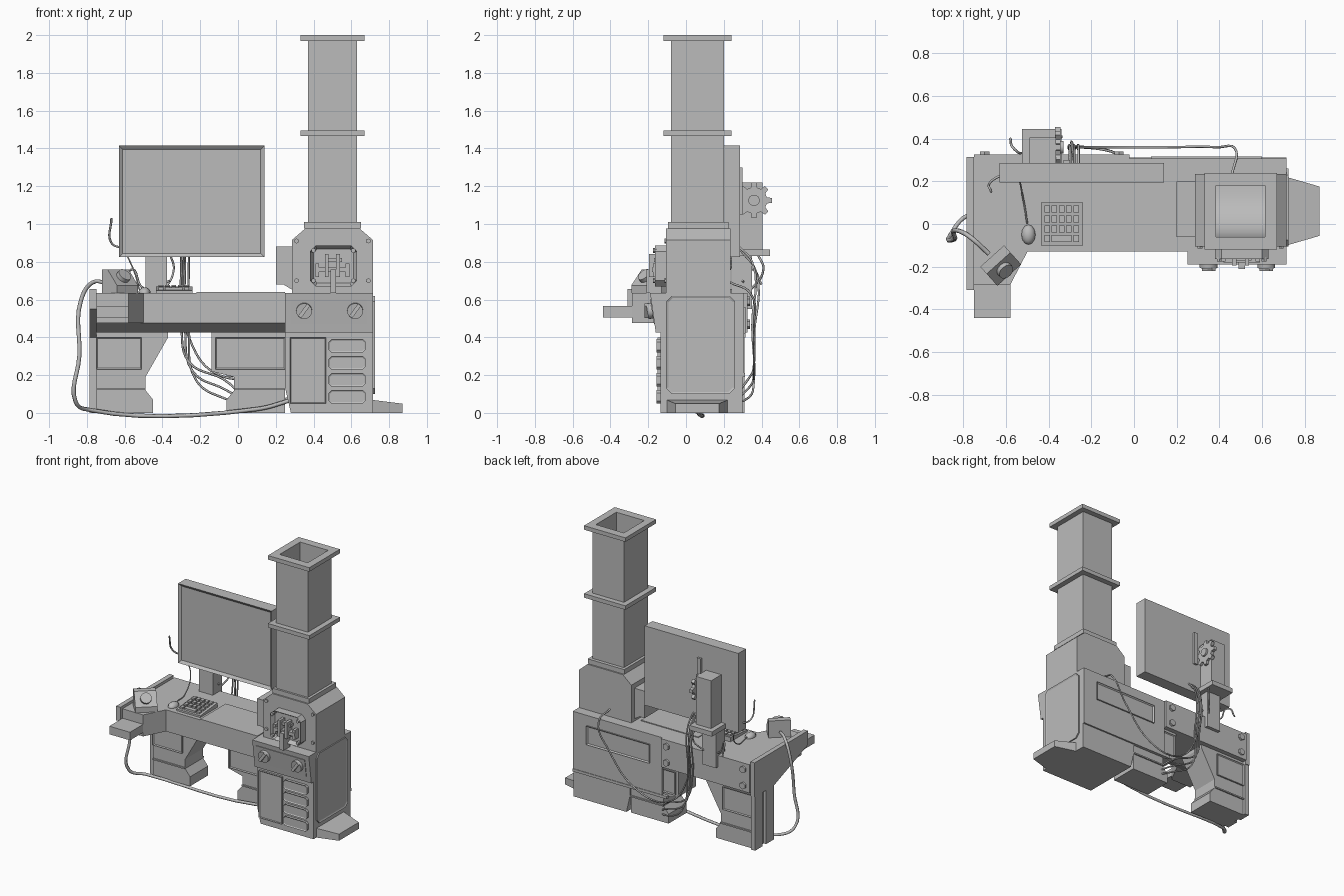
import bpy, bmesh
from math import sin, cos, pi, radians
from mathutils import Matrix, Vector

if "Cube" in bpy.data.objects:
    bpy.data.objects.remove(bpy.data.objects["Cube"])

grey = bpy.data.materials.new("plain_grey")
grey.use_nodes = True
grey.diffuse_color = (.5, .5, .5, 1)
grey.node_tree.nodes["Principled BSDF"].inputs["Base Color"].default_value = grey.diffuse_color

# Shared edges of the workstation
desk_left, console_left, console_right = -.75, .25, .715
desk_front, desk_back = -.13, .29
desk_under, slab_bottom, desk_top = .425, .475, .635
furnace_front, furnace_back, furnace_top = -.105, .235, .975
duct_x, duct_y = .5, .06


def finish(name, bm, smooth=False):
    bmesh.ops.recalc_face_normals(bm, faces=bm.faces)
    mesh = bpy.data.meshes.new(name)
    bm.to_mesh(mesh)
    bm.free()
    mesh.materials.append(grey)
    part = bpy.data.objects.new(name, mesh)
    bpy.context.collection.objects.link(part)
    if smooth:
        bpy.ops.object.select_all(action='DESELECT')
        part.select_set(True)
        bpy.context.view_layer.objects.active = part
        bpy.ops.object.shade_smooth_by_angle(angle=radians(35))
    return part


def prism(name, axis, outline, start, end, rim=0, depth=0, smooth=False):
    """Extrude an outline along an axis; a rim recesses the start cap by depth."""
    place = {'x': lambda u, v, t: (t, u, v),
             'y': lambda u, v, t: (u, t, v),
             'z': lambda u, v, t: (u, v, t)}[axis]
    bm = bmesh.new()
    near = [bm.verts.new(place(u, v, start)) for u, v in outline]
    far = [bm.verts.new(place(u, v, end)) for u, v in outline]
    cap = bm.faces.new(near)
    bm.faces.new(far)
    for i in range(len(outline)):
        bm.faces.new((near[i - 1], near[i], far[i], far[i - 1]))
    bmesh.ops.recalc_face_normals(bm, faces=bm.faces)
    if rim:
        bmesh.ops.inset_region(bm, faces=[cap], thickness=rim)
        bmesh.ops.translate(bm, verts=cap.verts, vec=-cap.normal * depth)
    return finish(name, bm, smooth)


def rect(left, right, low, high, cut=0):
    """Rectangle outline with optional cut corners."""
    if not cut:
        return [(left, low), (right, low), (right, high), (left, high)]
    return [(left + cut, low), (right - cut, low), (right, low + cut), (right, high - cut),
            (right - cut, high), (left + cut, high), (left, high - cut), (left, low + cut)]


def box(name, left, right, front, back, bottom, top):
    return prism(name, 'z', rect(left, right, front, back), bottom, top)


def cylinder(name, centre, direction, radius, length, sides=16):
    bm = bmesh.new()
    turn = Vector(direction).to_track_quat('Z', 'Y').to_matrix().to_4x4()
    bmesh.ops.create_cone(bm, cap_ends=True, segments=sides, radius1=radius, radius2=radius,
                          depth=length, matrix=Matrix.Translation(centre) @ turn)
    return finish(name, bm, smooth=sides > 8)


def bolts(name, columns, rows, y, radius):
    for x in columns:
        for z in rows:
            cylinder(name, (x, y, z), (0, 1, 0), radius, .02, sides=6)


def duct_section(name, half_width, half_depth, bottom, top):
    """Square sleeve around the duct's hollow core."""
    bm = bmesh.new()
    inner = (.115, .12)
    outer = (half_width, half_depth)
    loops = []
    for (w, d), z in ((outer, bottom), (outer, top), (inner, top), (inner, bottom)):
        corners = rect(duct_x - w, duct_x + w, duct_y - d, duct_y + d)
        loops.append([bm.verts.new((x, y, z)) for x, y in corners])
    for k in range(4):
        for i in range(4):
            bm.faces.new((loops[k - 1][i - 1], loops[k - 1][i], loops[k][i], loops[k][i - 1]))
    return finish(name, bm)


def cable(name, path, radius=.006):
    curve = bpy.data.curves.new(name, 'CURVE')
    curve.dimensions = '3D'
    curve.bevel_depth = radius
    curve.bevel_resolution = 1
    curve.resolution_u = 6
    curve.use_fill_caps = True
    spline = curve.splines.new('BEZIER')
    spline.bezier_points.add(len(path) - 1)
    for knot, point in zip(spline.bezier_points, path):
        knot.co = point
        knot.handle_left_type = knot.handle_right_type = 'AUTO'
    curve.materials.append(grey)
    bpy.context.collection.objects.link(bpy.data.objects.new(name, curve))


# Chimney duct with flanges and a curved bend at its foot
duct_section("duct", .13, .14, 1, 1.98)
for top in (1.495, 2):
    duct_section("duct_flange", .17, .18, top - .03, top)
arc = [(.18 - .24 * sin(t * pi / 16), 1.25 - .24 * cos(t * pi / 16)) for t in range(9)]
prism("duct_bend", 'x', [(-.06, 1)] + arc, duct_x - .115, duct_x + .115, smooth=True)

# Furnace housing with cut top corners
half_outline = [(.215, desk_top), (.215, .915), (.145, furnace_top)]
prism("furnace", 'y', [(duct_x + w, z) for w, z in half_outline]
      + [(duct_x - w, z) for w, z in reversed(half_outline)], furnace_front, furnace_back)
box("furnace_collar", .35, .65, furnace_front + .01, furnace_back - .01, furnace_top, 1.01)
prism("furnace_side_box", 'y', [(.2, .68), (.24, .68), (.29, .65), (.29, .88), (.2, .88)], -.06, .2)
bolts("furnace_bolt", (.31, .69), (.7, .91), furnace_front, .013)

# Hatch with its lever mechanism
prism("hatch", 'y', rect(.38, .63, .67, .885, cut=.03), -.165, furnace_front, rim=.02, depth=.03)
bolts("hatch_bolt", (.4, .61), (.7, .86), -.165, .013)
for side in (-1, 1):
    bar, arm = duct_x + side * .03, duct_x + side * .08
    box("lever_bar", bar - .01, bar + .01, -.195, desk_front, .72, .84)
    box("lever_arm", arm - .01, arm + .01, -.175, desk_front, .72, .79)
box("lever_crossbar", .42, .59, -.18, desk_front, .745, .77)
box("lever_handle", .49, .52, -.21, desk_front, desk_top, .76)
box("hatch_latch", .46, .55, -.17, desk_front, .8, .82)

# Control console with two dials on a leaning face
prism("console", 'x', [(-.19, desk_top), (-.16, desk_under), (desk_back, desk_under), (desk_back, desk_top)],
      console_left, console_right)
prism("console_panel", 'x', [(-.19, .6), (-.17, .47), (-.15, .47), (-.15, .6)], .28, .68)
for x in (.35, .62):
    cylinder("dial", (x, -.19, .54), (0, -1, -.14), .042, .03)
    grip = box("dial_grip", -.01, .01, -.02, .01, -.04, .04)
    grip.matrix_world = Matrix.Translation((x, -.2, .54)) @ Matrix.Rotation(pi / 5, 4, 'Y')

# Drawer pedestal
prism("pedestal", 'y', [(console_left, desk_under), (console_left, .13), (.28, 0),
                        (console_right, 0), (console_right, desk_under)], -.135, .3)
prism("pedestal_door", 'y', rect(.275, .465, .05, .4), -.15, desk_front, rim=.008, depth=.005)
for z in (.085, .175, .265, .355):
    prism("drawer", 'y', rect(.48, .675, z - .035, z + .035, cut=.014), -.155, desk_front, rim=.008, depth=.005)
prism("pedestal_side_panel", 'x', rect(furnace_front, .26, .1, .62, cut=.03), .724, .7, rim=.012, depth=.005)
box("pedestal_back_plate", -.02, console_right, desk_back, .308, .19, desk_top)
prism("pedestal_back_panel", 'y', rect(.08, .6, .42, .56), .316, .3, rim=.012, depth=.008)
box("pedestal_back_ridge", -.06, console_right, desk_back, .312, .19, .21)

# Tapering side step
step = box("side_step", .7, .87, furnace_front, furnace_back - .01, 0, .07)
for vert in step.data.vertices:
    if vert.co.x > .8:
        vert.co.y = duct_y + (vert.co.y - duct_y) * .7
        vert.co.z *= .7

# Desk with its forward wing
wing_front, wing_right = -.285, -.58
prism("desk_slab", 'z', [(desk_left, desk_back), (desk_left, wing_front), (wing_right, wing_front),
                         (-.5, desk_front), (console_left, desk_front), (console_left, desk_back)],
      slab_bottom, desk_top)
prism("desk_underside", 'x', [(desk_front, slab_bottom), (desk_back, slab_bottom),
                              (desk_back, desk_under), (-.02, desk_under)], desk_left, console_left)
box("desk_inlay", -.22, console_left, desk_front, .17, desk_top, desk_top + .006)
box("desk_shelf", desk_left, wing_right, -.44, desk_front, .505, .565)
box("desk_back_plate", desk_left, -.02, desk_back, .325, desk_under, desk_top)
bolts("back_plate_bolt", (-.7, -.07), (.47, .59), .33, .025)

# Side support bracket
bracket_left, bracket_back = -.785, .315
prism("side_bracket", 'x', [(bracket_back, .4), (bracket_back, .655), (-.31, .655), (-.31, .55), (.09, .4)],
      bracket_left, desk_left)
for front in (.09, .22):
    box("bracket_post", bracket_left, desk_left, front, front + .09, 0, .4)
box("bracket_web", bracket_left + .02, desk_left, .16, .23, 0, .4)


# Waisted desk legs with recessed panels on both faces
def leg(name, outer, foot, side, shoulder):
    waist, top = foot - side * .04, foot + side * .08
    prism(name, 'y', [(outer, 0), (foot, 0), (foot, .07), (waist, .12), (waist, .19),
                      (top, shoulder), (top, desk_under), (outer, desk_under)], .08, desk_back)
    for face, inside in ((.07, .09), (.3, .28)):
        prism(name + "_panel", 'y', rect(outer, foot - .06, .23, .4), face, inside, rim=.01, depth=.006)
        box(name + "_ridge", outer, waist, face, inside, .12, .13)


leg("left_leg", desk_left, -.45, 1, .4)
leg("right_leg", console_left, -.06, -1, .22)

# Monitor and its geared lift
prism("monitor", 'y', rect(-.63, .14, .825, 1.415), .195, .285, rim=.028, depth=.015)
box("monitor_column", -.49, -.375, .24, .35, .55, .835)
box("lift_platform", -.525, -.34, .27, .445, .83, .865)
box("lift_housing", -.49, -.365, .28, .405, .865, 1.22)
box("lift_rail", -.33, -.3, .28, .3, 1.05, 1.3)
gear = []
for tooth in range(8):
    for radius, offset in ((.07, -.3), (.095, -.17), (.095, .17), (.07, .3)):
        angle = (tooth + offset) * pi / 4
        gear.append((.36 + radius * cos(angle), 1.125 + radius * sin(angle)))
prism("lift_gear", 'x', gear, -.37, -.345)
cylinder("gear_hub", (-.355, .36, 1.125), (1, 0, 0), .03, .05)

# Keyboard with a wide bar in its front row
key_left, key_pitch = -.42, .034
prism("keyboard", 'x', [(-.1, desk_top), (.1, desk_top), (.1, .668), (-.1, .648)], -.435, -.24)
for row in range(4):
    y, z = -.07 + row * .046, .645 + row * .005
    for column in range(5):
        x = key_left + column * key_pitch
        if row or column in (0, 4):
            box("key", x, x + .025, y - .015, y + .018, z, z + .018)
box("space_bar", key_left + key_pitch, key_left + key_pitch * 3.7, -.085, -.052, .645, .663)

# Mouse
bm = bmesh.new()
bmesh.ops.create_uvsphere(bm, u_segments=12, v_segments=8, radius=1)
mouse = finish("mouse", bm, smooth=True)
mouse.location = (-.495, -.05, desk_top)
mouse.scale = (.033, .047, .03)

# Angled button box on the desk wing
button_box = prism("button_box", 'x', [(-.06, desk_top), (.06, desk_top), (.06, .76), (.015, .76), (-.06, .675)],
                   -.075, .075)
button = cylinder("button", (0, -.028, .723), (0, -.75, .66), .038, .03)
for part in (button_box, button):
    part.matrix_world = Matrix.Translation((-.625, -.195, 0)) @ Matrix.Rotation(radians(42), 4, 'Z')

# Cables
cable("floor_cable", [(-.68, -.14, .68), (-.77, -.06, .69), (-.83, -.03, .6), (-.84, -.07, .3),
                      (-.86, -.05, .06), (-.78, .04, .015), (.1, .06, .02), (.29, .06, .07)], radius=.011)
for strand in range(3):
    x, sag = -.3 + strand * .02, strand * .05
    cable("monitor_cable", [(x, .28, .88), (x, .35, .8), (x, .35, .45), (x + .04, .36, .27 - sag),
                            (-.08, .33, .18 - sag), (.1, .2, .05), (.28, .1, .08)])
cable("back_cable", [(-.28, desk_back, .86), (-.29, .37, .75), (-.26, .36, .4), (-.1, .36, .2),
                     (.15, .36, .22), (.38, .36, .45), (.48, .34, desk_top), (.46, furnace_back, .69)])
cable("mouse_cable", [(-.5, 0, .65), (-.52, .12, .65), (-.55, .23, .75), (-.59, .24, .84)], radius=.004)
cable("loose_cable", [(-.67, .15, 1.03), (-.67, .2, .9), (-.6, .24, .87)])
cable("column_cable", [(-.58, .4, .68), (-.56, .35, .76), (-.5, .33, .66), (-.36, .3, .7)])
cable("lift_cable", [(-.36, .38, .84), (-.34, .41, .76), (-.4, .33, desk_top)])
